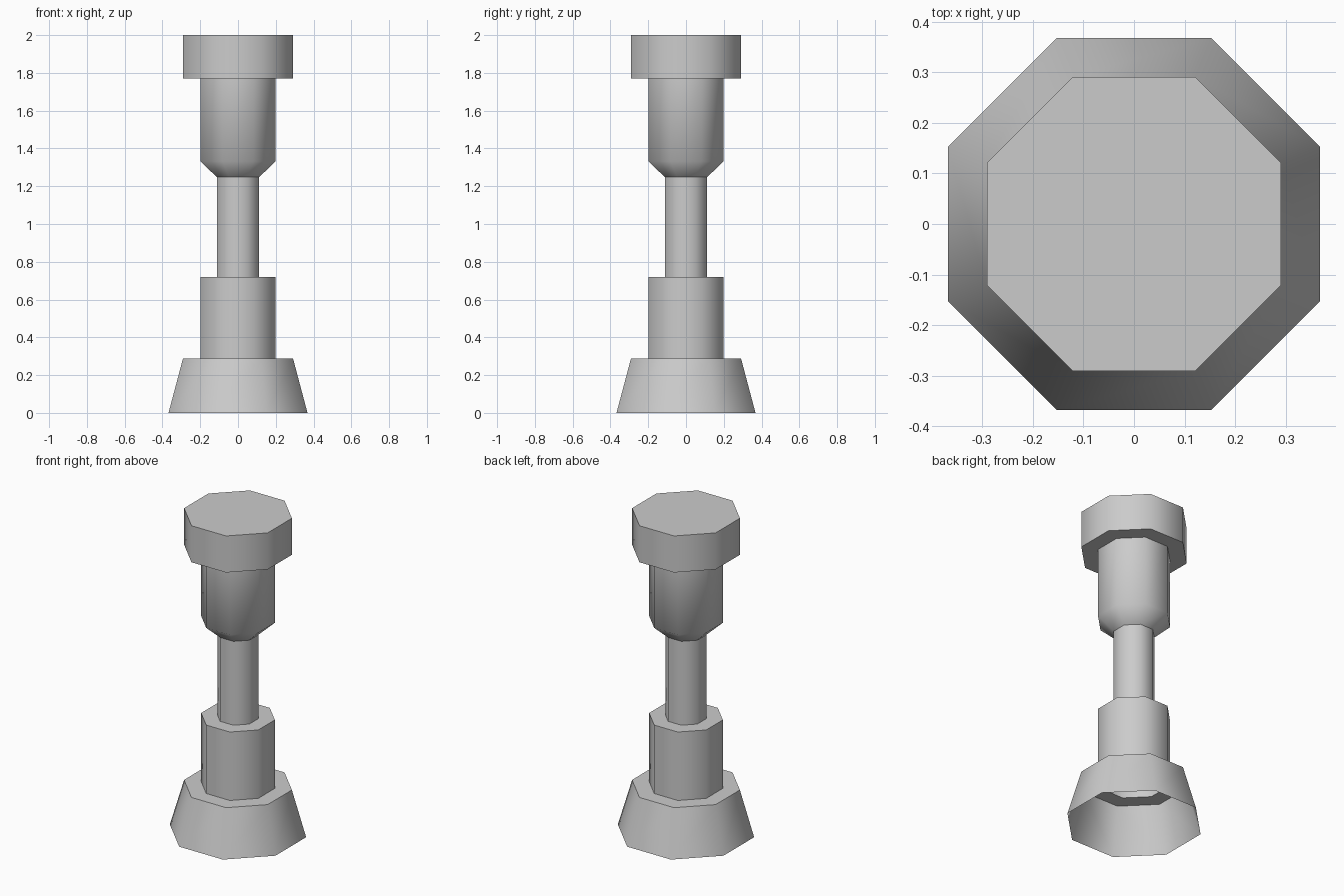
import bpy, bmesh
from math import cos, sin, pi

if "Cube" in bpy.data.objects:
    bpy.data.objects.remove(bpy.data.objects["Cube"])

SIDES = 8
# Profile from foot to head: (half width across flats, height, sharp ring)
PROFILE = [
    (0.368, 0.0, True), (0.291, 0.289, True),    # flared foot
    (0.199, 0.289, True), (0.199, 0.72, True),   # lower sleeve
    (0.112, 0.72, True), (0.112, 1.248, True),   # thin shaft
    (0.199, 1.332, False), (0.199, 1.77, True),  # tapered upper body
    (0.291, 1.77, True), (0.291, 2.0, True),     # head
]

bm = bmesh.new()


def ring(half_width, z):
    r = half_width / cos(pi / SIDES)
    angles = [2 * pi * (i + 0.5) / SIDES for i in range(SIDES)]
    return [bm.verts.new((r * cos(a), r * sin(a), z)) for a in angles]


# Octagonal shell, open underneath
rings = [ring(w, z) for w, z, _ in PROFILE]
for low, high in zip(rings, rings[1:]):
    for i in range(SIDES):
        j = (i + 1) % SIDES
        bm.faces.new((low[i], low[j], high[j], high[i]))

# Flat top of the head
bm.faces.new(rings[-1])

# Smooth around the sides, crisp at the steps
for f in bm.faces:
    f.smooth = True
for verts, (_, _, sharp) in zip(rings, PROFILE):
    for i in range(SIDES):
        edge = bm.edges.get((verts[i], verts[(i + 1) % SIDES]))
        edge.smooth = not sharp

mesh = bpy.data.meshes.new("octagonal_post")
bm.to_mesh(mesh)
bm.free()
post = bpy.data.objects.new("octagonal_post", mesh)
bpy.context.collection.objects.link(post)
